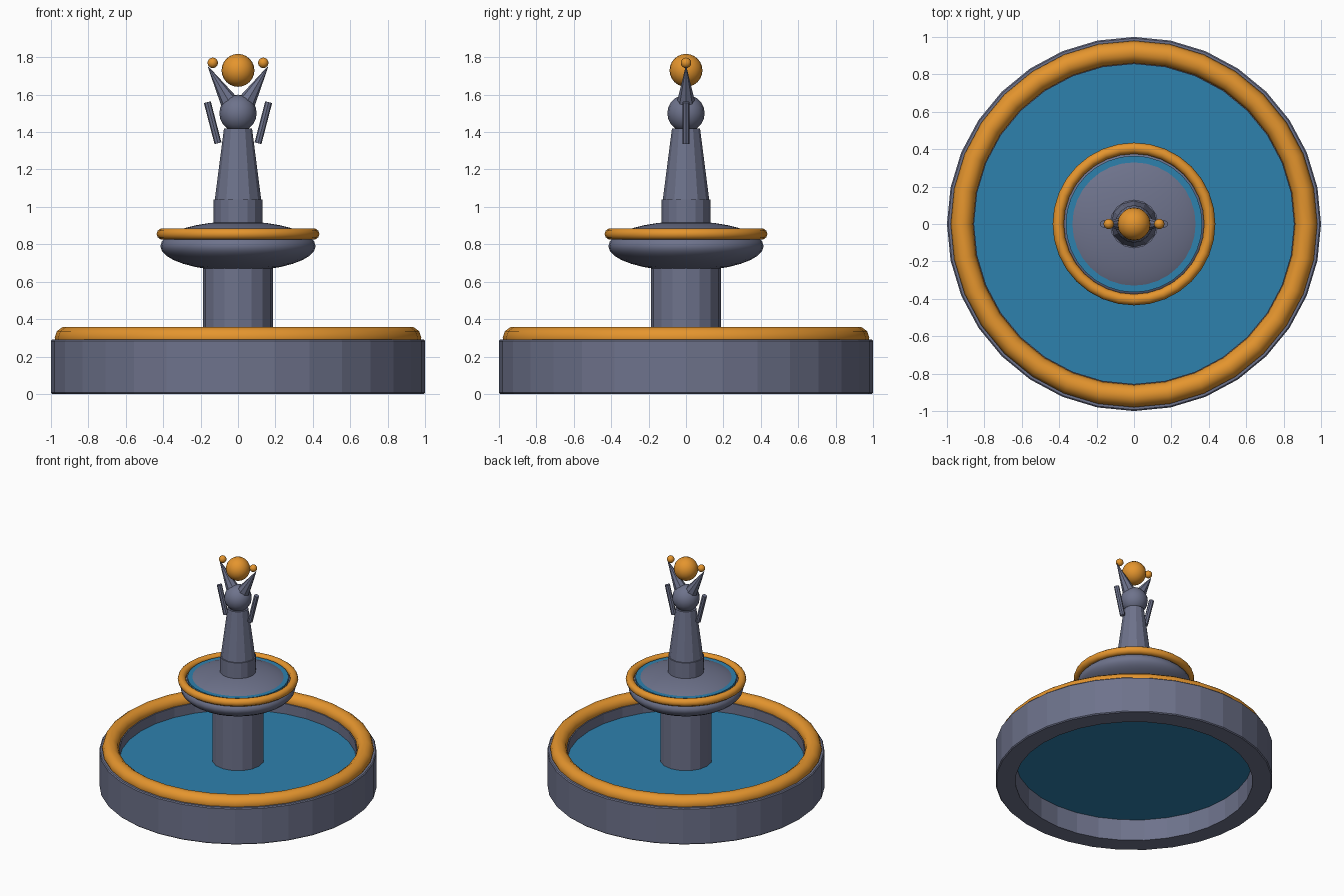
import bpy, bmesh, math
from mathutils import Vector

if "Cube" in bpy.data.objects:
    bpy.data.objects.remove(bpy.data.objects["Cube"])


def material(name, rgb):
    m = bpy.data.materials.new(name)
    m.diffuse_color = (*rgb, 1.0)
    m.use_nodes = True
    m.node_tree.nodes["Principled BSDF"].inputs["Base Color"].default_value = m.diffuse_color
    return m


STONE = material("slate stone", (0.155, 0.17, 0.26))
GOLD = material("warm gold", (0.78, 0.30, 0.027))
WATER = material("pool water", (0.027, 0.22, 0.42))


def finish(obj, name, mat, smooth=None):
    obj.name = name
    obj.data.materials.append(mat)
    if smooth:
        bpy.ops.object.shade_smooth_by_angle(angle=math.radians(smooth))
    return obj


def lathe(name, profile, sides, mat):
    """Spin a closed (radius, z) profile around the z axis."""
    bm = bmesh.new()
    rings = []
    for i in range(sides):
        a = 2 * math.pi * i / sides
        rings.append([bm.verts.new((r * math.cos(a), r * math.sin(a), z)) for r, z in profile])
    n = len(profile)
    for i in range(sides):
        p, q = rings[i], rings[(i + 1) % sides]
        for j in range(n):
            k = (j + 1) % n
            bm.faces.new((p[j], q[j], q[k], p[k]))
    bmesh.ops.recalc_face_normals(bm, faces=bm.faces)
    me = bpy.data.meshes.new(name)
    bm.to_mesh(me)
    bm.free()
    obj = bpy.data.objects.new(name, me)
    bpy.context.collection.objects.link(obj)
    me.materials.append(mat)
    return obj


def tapered(name, start, end, r1, r2, sides, mat):
    """Cylinder or cone running between two points."""
    a, b = Vector(start), Vector(end)
    d = b - a
    bpy.ops.mesh.primitive_cone_add(vertices=sides, radius1=r1, radius2=r2, depth=d.length,
                                    location=(a + b) / 2,
                                    rotation=d.to_track_quat('Z', 'Y').to_euler())
    return finish(bpy.context.object, name, mat)


def ball(name, centre, radius, segments, rings, mat, squash=1.0):
    bpy.ops.mesh.primitive_uv_sphere_add(segments=segments, ring_count=rings,
                                         radius=radius, location=centre)
    obj = bpy.context.object
    obj.scale.z = squash
    return finish(obj, name, mat, 40)


def ring(name, z, major, minor, mat):
    bpy.ops.mesh.primitive_torus_add(major_radius=major, minor_radius=minor, major_segments=32,
                                     minor_segments=10, location=(0, 0, z))
    return finish(bpy.context.object, name, mat, 40)


# Lower basin, open underneath, with its rim and water
lathe("basin_wall", [(0.855, 0), (0.993, 0), (1, 0.007), (1, 0.283), (0.993, 0.29), (0.855, 0.29)],
      32, STONE)
ring("basin_rim", 0.30, 0.92, 0.06, GOLD)
tapered("basin_water", (0, 0, 0.17), (0, 0, 0.21), 0.857, 0.857, 32, WATER)

# Column and upper bowl
tapered("column", (0, 0, 0.18), (0, 0, 0.70), 0.187, 0.187, 16, STONE)
ball("upper_bowl", (0, 0, 0.79), 0.415, 32, 16, STONE, 0.133 / 0.415)
ring("bowl_rim", 0.855, 0.405, 0.03, GOLD)
tapered("bowl_water", (0, 0, 0.84), (0, 0, 0.87), 0.365, 0.365, 32, WATER)

# Statue: plinth, robe and head
tapered("plinth", (0, 0, 0.90), (0, 0, 1.04), 0.13, 0.13, 16, STONE)
tapered("robe", (0, 0, 1.04), (0, 0, 1.42), 0.124, 0.075, 12, STONE)
ball("head", (0, 0, 1.50), 0.10, 16, 10, STONE)

# Paired horns, horn tips and raised arms
for side, s in (("left", -1), ("right", 1)):
    tapered(side + "_horn", (s * 0.043, 0, 1.555), (s * 0.16, 0, 1.75), 0.05, 0.002, 8, STONE)
    ball(side + "_horn_tip", (s * 0.135, 0, 1.77), 0.028, 12, 8, GOLD)
    tapered(side + "_arm", (s * 0.107, 0, 1.34), (s * 0.164, 0, 1.56), 0.019, 0.019, 8, STONE)

# Large orb above the head
ball("orb", (0, 0, 1.73), 0.088, 20, 12, GOLD)
